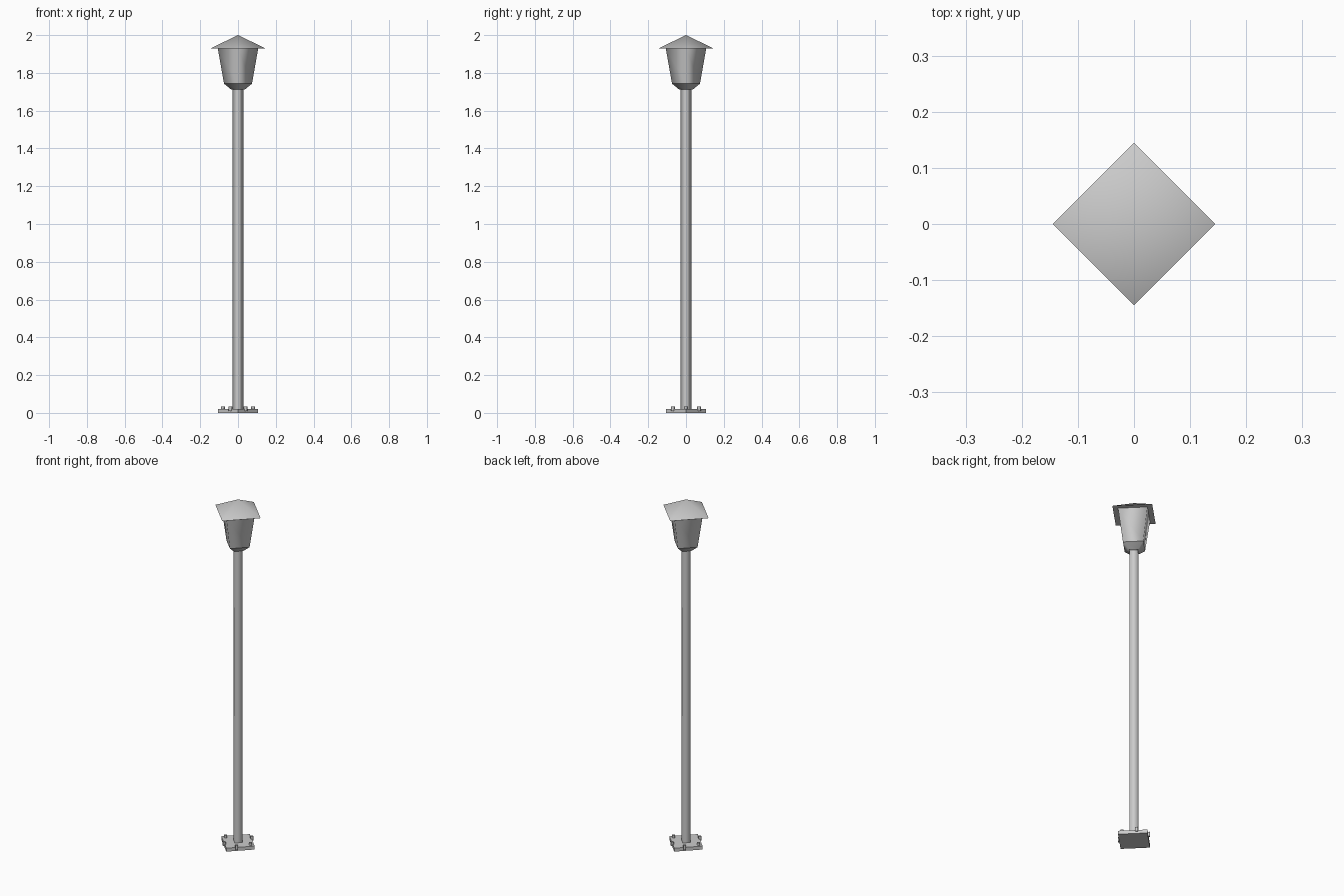
import bpy, bmesh, math
from mathutils import Matrix

if "Cube" in bpy.data.objects:
    bpy.data.objects.remove(bpy.data.objects["Cube"])


def frustum(name, r_bottom, r_top, z0, z1, x=0, y=0, sides=4, smooth=True):
    """Closed prism, frustum or pyramid with corners on the axes."""
    bm = bmesh.new()
    bmesh.ops.create_cone(bm, cap_ends=True, segments=sides, radius1=r_bottom,
                          radius2=r_top, depth=z1 - z0,
                          matrix=Matrix.Translation((x, y, (z0 + z1) / 2)))
    bmesh.ops.remove_doubles(bm, verts=bm.verts, dist=1e-5)
    bmesh.ops.recalc_face_normals(bm, faces=bm.faces)
    # Rounded shading on the sides, flat caps
    for f in bm.faces:
        f.smooth = smooth and abs(f.normal.z) < 0.99
    mesh = bpy.data.meshes.new(name)
    bm.to_mesh(mesh)
    bm.free()
    obj = bpy.data.objects.new(name, mesh)
    bpy.context.collection.objects.link(obj)
    return obj


# Base plate and ring of bolts
frustum("base_plate", 0.107, 0.107, 0, 0.02, smooth=False)
for i in range(6):
    a = i * math.pi / 3
    frustum(f"bolt_{i + 1}", 0.01, 0.01, 0.01, 0.034,
            0.08 * math.cos(a), 0.08 * math.sin(a))

# Square post
frustum("post", 0.029, 0.029, 0.02, 1.712)

# Lantern: lower cup, tapered body and pyramid roof
frustum("lantern_cup", 0.035, 0.074, 1.711, 1.743)
frustum("lantern_body", 0.074, 0.107, 1.743, 1.93)
frustum("lantern_roof", 0.145, 0, 1.93, 2.0)
